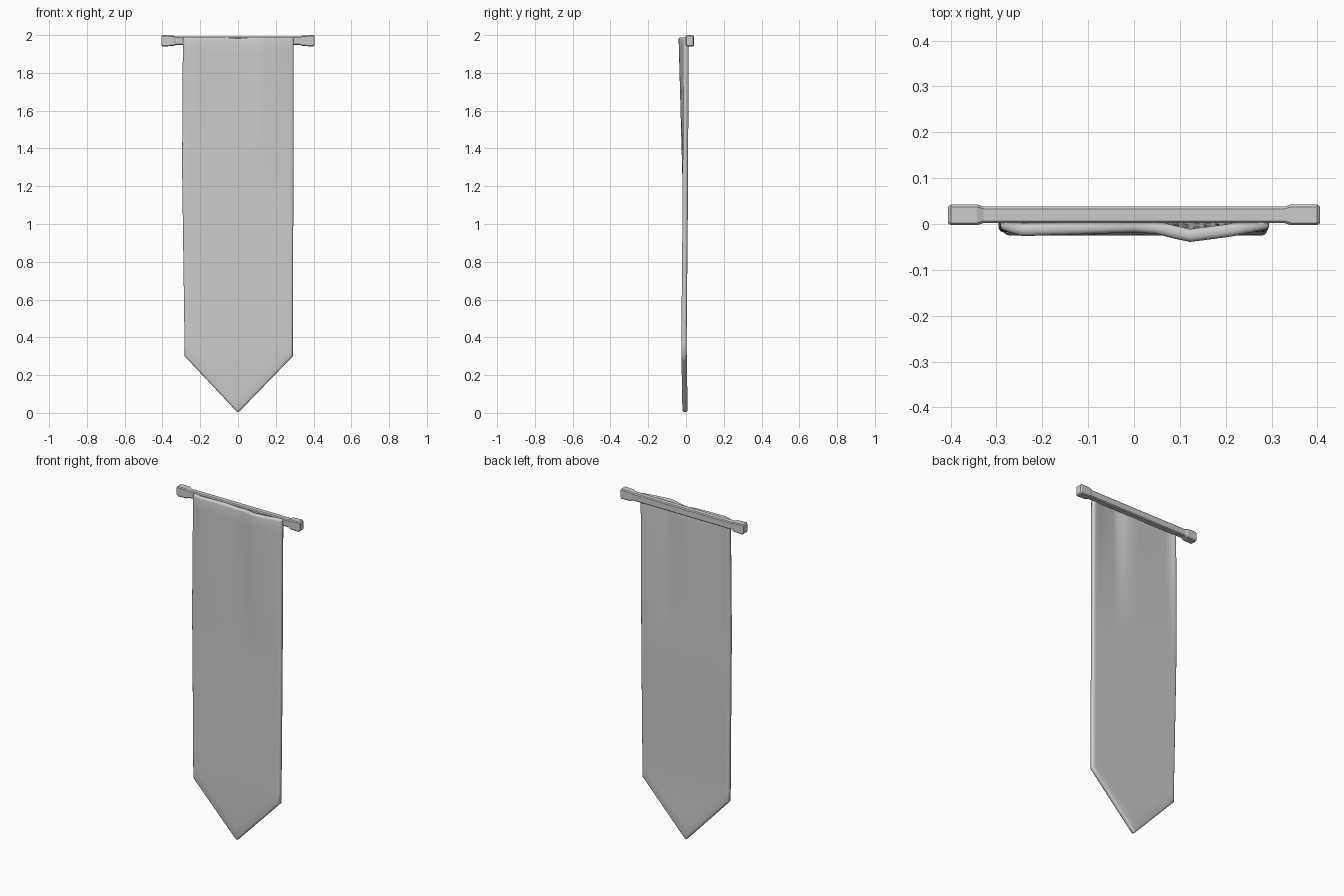
import bpy
import bmesh

cube = bpy.data.objects.get("Cube")
if cube:
    bpy.data.objects.remove(cube, do_unlink=True)

grey = bpy.data.materials.new("light_grey")
grey.use_nodes = True
colour = (0.6, 0.6, 0.6, 1)
grey.diffuse_color = colour
grey.node_tree.nodes["Principled BSDF"].inputs["Base Color"].default_value = colour


def make_object(name, bm):
    bmesh.ops.recalc_face_normals(bm, faces=bm.faces)
    mesh = bpy.data.meshes.new(name)
    bm.to_mesh(mesh)
    bm.free()
    mesh.materials.append(grey)
    obj = bpy.data.objects.new(name, mesh)
    bpy.context.collection.objects.link(obj)
    return obj


def smooth(obj, angle):
    bpy.ops.object.select_all(action="DESELECT")
    obj.select_set(True)
    bpy.context.view_layer.objects.active = obj
    bpy.ops.object.shade_smooth_by_angle(angle=angle)


def interpolate(points, x):
    """Read a piecewise linear profile at x."""
    for (x0, y0), (x1, y1) in zip(points, points[1:]):
        if x <= x1:
            return y0 + (y1 - y0) * max(0, x - x0) / (x1 - x0)
    return points[-1][1]


# Hanging cloth: pointed lower end, folds that fade out below the rod
FOLDS = [(-0.29, 0.004), (-0.25, -0.013), (-0.1, -0.008), (0, -0.004),
         (0.05, -0.008), (0.12, -0.026), (0.21, -0.014), (0.29, 0.003)]
DEPTH = [(0, -0.005), (0.35, -0.011), (1.1, -0.004), (2, -0.004)]
LEFT_EDGE = [(0.3, 0.29), (1.4, 0.294), (2, 0.294)]
RIGHT_EDGE = [(0.3, 0.282), (1.3, 0.296), (2, 0.29)]
COLS, ROWS = 24, 24

bm = bmesh.new()
grid = []
for i in range(COLS + 1):
    u = 2 * i / COLS - 1
    bottom = 0.3 * abs(u)
    top = 1.988 - 0.006 * max(0, 1 - abs(u) * 4)
    column = []
    for j in range(ROWS + 1):
        z = bottom + (top - bottom) * j / ROWS
        x = u * interpolate(LEFT_EDGE if u > 0 else RIGHT_EDGE, z)
        fade = max(0, (z - 1.2) / 0.8)
        y = (1 - fade) * interpolate(DEPTH, z) + fade * interpolate(FOLDS, x)
        column.append(bm.verts.new((x, y, z)))
    grid.append(column)
for a, b in zip(grid, grid[1:]):
    for j in range(ROWS):
        bm.faces.new((a[j], b[j], b[j + 1], a[j + 1]))
cloth = make_object("banner_cloth", bm)
solid = cloth.modifiers.new("thickness", "SOLIDIFY")
solid.thickness = 0.028
solid.offset = 0
bevel = cloth.modifiers.new("soft_edge", "BEVEL")
bevel.width = 0.011
bevel.segments = 3
bevel.limit_method = "ANGLE"
bevel.angle_limit = 0.9
smooth(cloth, 1.0)

# Rod with thicker end caps, lofted from chamfered rectangles
HALF = [(0.406, 0.018, 0.024), (0.399, 0.0225, 0.030),
        (0.342, 0.0225, 0.028), (0.328, 0.018, 0.022)]
stations = [(-x, y, z) for x, y, z in HALF] + HALF[::-1]

bm = bmesh.new()
rings = []
for x, hy, hz in stations:
    c = 0.005
    corners = [(hy - c, hz), (hy, hz - c), (hy, c - hz), (hy - c, -hz),
               (c - hy, -hz), (-hy, c - hz), (-hy, hz - c), (c - hy, hz)]
    rings.append([bm.verts.new((x, 0.02 + y, 1.97 + z)) for y, z in corners])
for a, b in zip(rings, rings[1:]):
    for k in range(8):
        n = (k + 1) % 8
        bm.faces.new((a[k], a[n], b[n], b[k]))
bm.faces.new(rings[0])
bm.faces.new(rings[-1])
make_object("hanging_rod", bm)
